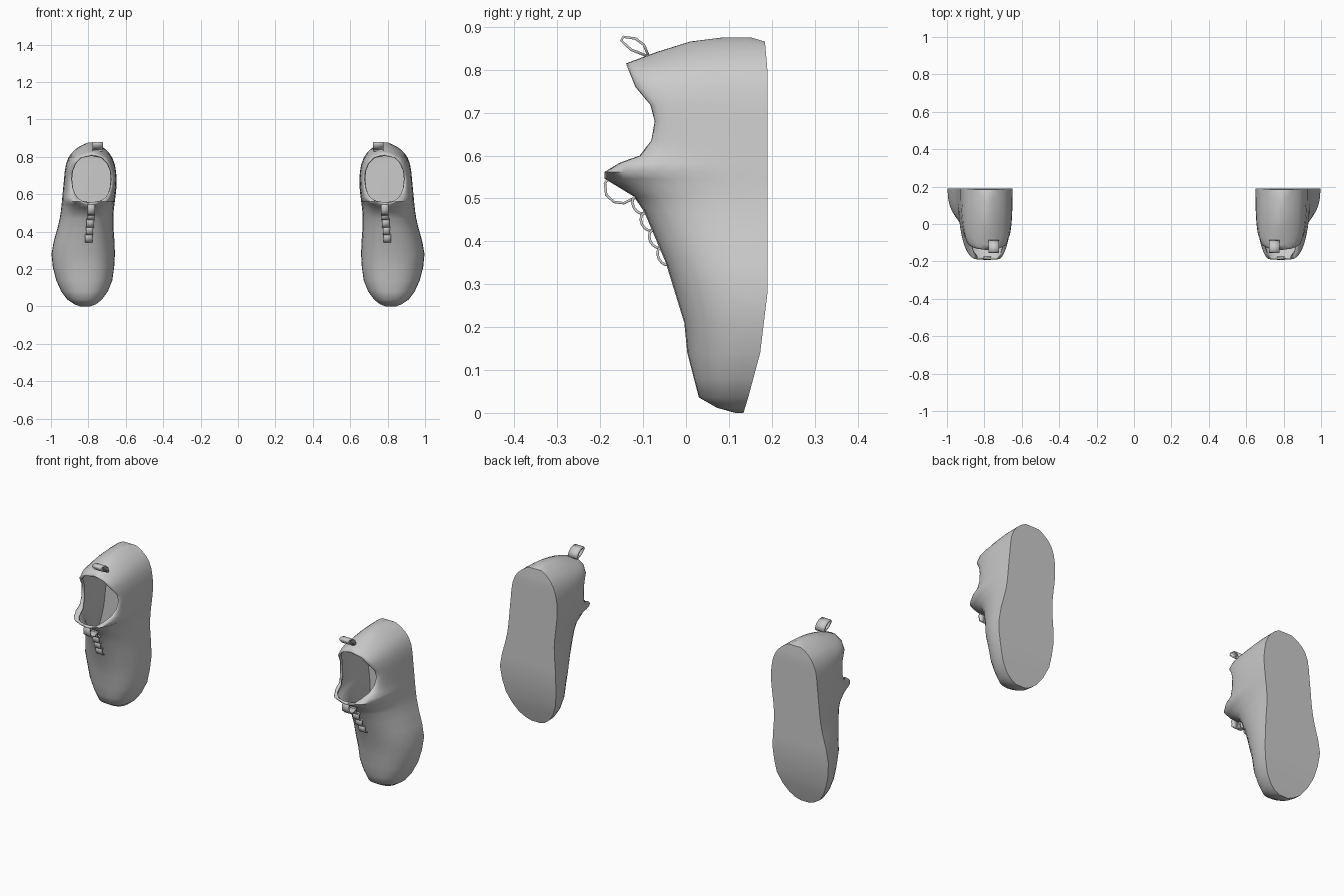
import bpy, bmesh, math

if "Cube" in bpy.data.objects:
    bpy.data.objects.remove(bpy.data.objects["Cube"])

# Plan outline, toe to heel: z, x of inner edge, x of outer edge
PLAN = [(0, .79, .845), (.012, .758, .876), (.036, .728, .912), (.08, .696, .945),
        (.14, .672, .972), (.28, .658, .997), (.47, .667, .953), (.66, .649, .932),
        (.76, .659, .920), (.815, .685, .894), (.855, .728, .848), (.876, .772, .802)]
# Side profile: z, y of sole / z, y of instep crest and opening rim
SOLE = [(0, .134), (.036, .145), (.14, .173), (.28, .19), (.80, .19), (.866, .184), (.876, .15)]
CREST = [(0, .115), (.012, .072), (.036, .03), (.14, .003), (.21, -.004), (.35, -.047),
         (.47, -.098), (.505, -.122), (.546, -.19), (.562, -.19), (.583, -.155), (.60, -.108),
         (.635, -.081), (.68, -.073), (.718, -.083), (.76, -.118), (.815, -.14),
         (.841, -.07), (.866, .01), (.876, .09)]
EXTRA_Z = (.08, .28, .42, .53, .795, .826, .855)


def sample(table, z, col=1, smooth=False):
    """Value of a table column at height z, linear or with smooth tangents."""
    n = len(table)
    i = next((k for k in range(n - 1) if z <= table[k + 1][0]), n - 2)
    z0, z1 = table[i][0], table[i + 1][0]
    v0, v1 = table[i][col], table[i + 1][col]
    t = (z - z0) / (z1 - z0)
    if not smooth:
        return v0 + (v1 - v0) * t

    def slope(k):
        a, b = table[max(k - 1, 0)], table[min(k + 1, n - 1)]
        return (b[col] - a[col]) / (b[0] - a[0]) * (z1 - z0)
    return ((2 * t**3 - 3 * t**2 + 1) * v0 + (t**3 - 2 * t**2 + t) * slope(i)
            + (3 * t**2 - 2 * t**3) * v1 + (t**3 - t**2) * slope(i + 1))


def finish(name, bm, thick, offset):
    """Turn a bmesh into a thickened, smooth object mirrored to the other shoe."""
    me = bpy.data.meshes.new(name)
    bm.to_mesh(me)
    bm.free()
    ob = bpy.data.objects.new(name, me)
    bpy.context.collection.objects.link(ob)
    s = ob.modifiers.new("thickness", 'SOLIDIFY')
    s.thickness, s.offset = thick, offset
    m = ob.modifiers.new("pair", 'MIRROR')
    m.use_mirror_merge = False
    bpy.ops.object.select_all(action='DESELECT')
    bpy.context.view_layer.objects.active = ob
    ob.select_set(True)
    bpy.ops.object.shade_smooth_by_angle(angle=math.radians(65))


def ribbon(name, pts, x, width, closed=False):
    """Flat band following a (y, z) path, extruded across x."""
    bm = bmesh.new()
    rows = [[bm.verts.new((x + s * width / 2, y, z)) for s in (-1, 1)] for y, z in pts]
    for a, b in zip(rows, rows[1:] + (rows[:1] if closed else [])):
        bm.faces.new((a[0], a[1], b[1], b[0]))
    finish(name, bm, .006, 0)


def crest_x(z):
    return max(.783, .815 - .058 * z)


# Shoe body: one lofted shell whose rings split open in an ellipse around the ankle
bm = bmesh.new()
loft = []
N = 9
for z in sorted([p[0] for p in CREST] + list(EXTRA_Z)):
    xl, xr = (sample(PLAN, z, c, True) for c in (1, 2))
    ys, yt = sample(SOLE, z), sample(CREST, z)
    gap = .108 * math.sqrt(max(0, 1 - ((z - .6805) / .1345) ** 2))
    mid = (xl + xr) / 2

    def half(rim, edge):
        arc = [(math.sin(k / N * math.pi / 2) ** .85,
                max(0, math.cos(k / N * math.pi / 2)) ** .85) for k in range(N + 1)]
        return [(rim + (edge - rim) * u, ys + (yt - ys) * v) for u, v in arc]
    ring = half(crest_x(z) - gap, xl) + [(mid, ys)] + half(crest_x(z) + gap, xr)[::-1]
    loft.append([bm.verts.new((x, y, z)) for x, y in ring])
for a, b in zip(loft, loft[1:]):
    for i in range(len(a) - 1):
        bm.faces.new((a[i], a[i + 1], b[i + 1], b[i]))
for end in (loft[0], loft[-1]):
    bm.faces.new(end[:-1])
bmesh.ops.remove_doubles(bm, verts=bm.verts, dist=.0005)
bmesh.ops.recalc_face_normals(bm, faces=bm.faces)
finish("shoe_body", bm, .012, -1)

# Row of small lace loops down the instep
for i in range(4):
    cy, cz = -.050 - .0195 * i, .366 + .040 * i
    loop = []
    for k in range(12):
        t = math.tau * k / 12
        a, b = .022 * math.cos(t), .015 * math.sin(t)
        loop.append((cy - .44 * a - .90 * b, cz + .90 * a - .44 * b))
    ribbon(f"lace_loop_{i + 1}", loop, .798 - .004 * i, .038, closed=True)

# Pull loop under the tongue lip
ribbon("tongue_loop", [(-.176, .555), (-.189, .535), (-.186, .508), (-.168, .492),
                       (-.145, .489), (-.116, .503)], .785, .040)

# Pull tab on the heel
ribbon("heel_tab", [(-.090, .832), (-.128, .847), (-.151, .868), (-.146, .877),
                    (-.118, .873), (-.098, .858), (-.088, .834)], .750, .056)
